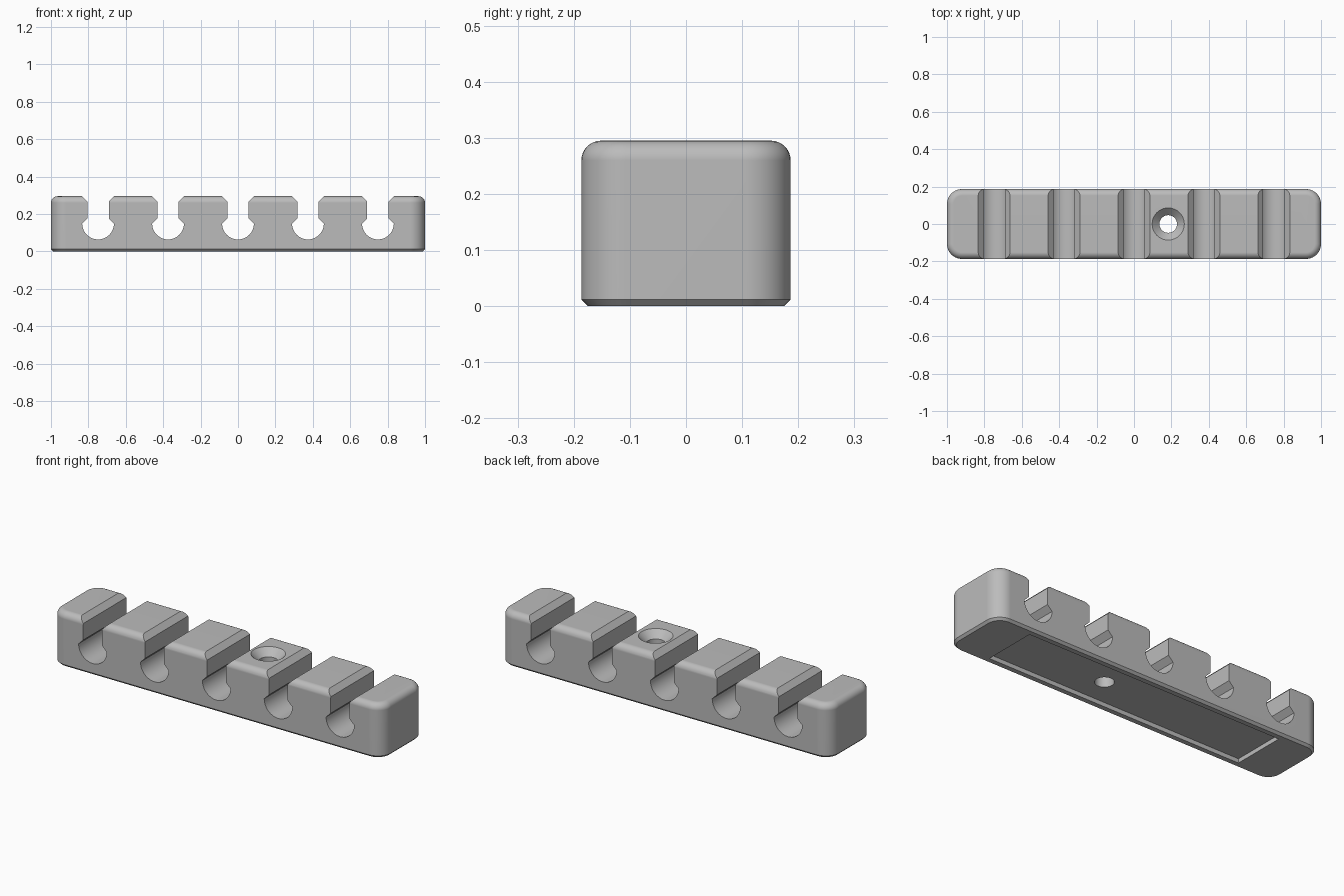
import bpy, bmesh, math
from mathutils import Vector

cube = bpy.data.objects.get("Cube")
if cube:
    bpy.data.objects.remove(cube, do_unlink=True)

LENGTH, DEPTH, HEIGHT = 2.0, 0.373, 0.295
CORNER, FILLET, CHAMFER = 0.08, 0.035, 0.012
SLOT_PITCH, HOLE_X = 0.374, 0.183

grey = bpy.data.materials.new("Grey plastic")
grey.use_nodes = True
grey.diffuse_color = (0.5, 0.5, 0.5, 1)
grey.node_tree.nodes["Principled BSDF"].inputs["Base Color"].default_value = (0.5, 0.5, 0.5, 1)


def loft(name, loops):
    """Skin a stack of equal closed loops and cap both ends."""
    bm = bmesh.new()
    rings = [[bm.verts.new(p) for p in loop] for loop in loops]
    for a, b in zip(rings, rings[1:]):
        for i in range(len(a)):
            j = (i + 1) % len(a)
            bm.faces.new((a[i], a[j], b[j], b[i]))
    bm.faces.new(rings[0][::-1])
    bm.faces.new(rings[-1])
    bmesh.ops.recalc_face_normals(bm, faces=bm.faces)
    mesh = bpy.data.meshes.new(name)
    bm.to_mesh(mesh)
    bm.free()
    mesh.materials.append(grey)
    obj = bpy.data.objects.new(name, mesh)
    bpy.context.collection.objects.link(obj)
    return obj


def rounded_rect(inset, z, steps=10):
    r = CORNER - inset
    cx, cy = LENGTH / 2 - CORNER, DEPTH / 2 - CORNER
    pts = []
    for k, (sx, sy) in enumerate(((1, 1), (-1, 1), (-1, -1), (1, -1))):
        for i in range(steps + 1):
            a = math.pi / 2 * (k + i / steps)
            pts.append(Vector((sx * cx + r * math.cos(a), sy * cy + r * math.sin(a), z)))
    return pts


def circle(x, radius, z, n=48):
    return [Vector((x + radius * math.cos(math.tau * i / n), radius * math.sin(math.tau * i / n), z))
            for i in range(n)]


def cut(target, cutter):
    mod = target.modifiers.new(cutter.name, "BOOLEAN")
    mod.operation, mod.solver, mod.object = "DIFFERENCE", "EXACT", cutter
    bpy.ops.object.modifier_apply(modifier=mod.name)
    bpy.data.objects.remove(cutter, do_unlink=True)


# Body: rounded bar, chamfered below and filleted around the top rim
layers = [rounded_rect(CHAMFER, 0)]
layers.append(rounded_rect(0, CHAMFER))
for i in range(9):
    a = math.pi / 2 * i / 8
    layers.append(rounded_rect(FILLET * (1 - math.cos(a)), HEIGHT - FILLET + FILLET * math.sin(a)))
body = loft("holder_bar", layers)
bpy.ops.object.select_all(action="DESELECT")
bpy.context.view_layer.objects.active = body
body.select_set(True)

# Keyhole slots: round seat, sloped shoulders, straight neck, chamfered mouth
SEAT_R, SEAT_Z, NECK, MOUTH = 0.085, 0.149, 0.057, 0.028
half = [(SEAT_R * math.sin(math.pi / 2 * i / 12), SEAT_Z - SEAT_R * math.cos(math.pi / 2 * i / 12))
        for i in range(13)]
half += [(NECK, SEAT_Z + SEAT_R - NECK), (NECK, HEIGHT - MOUTH), (NECK + 2 * MOUTH, HEIGHT + MOUTH)]
profile = half + [(-x, z) for x, z in half[:0:-1]]
for n in range(-2, 3):
    cx = n * SLOT_PITCH
    cut(body, loft("slot_cutter", [[Vector((cx + x, y, z)) for x, z in profile] for y in (-0.3, 0.3)]))

# Shallow rectangular recess underneath
corners = ((-0.77, -0.148), (0.77, -0.148), (0.77, 0.148), (-0.77, 0.148))
cut(body, loft("recess_cutter", [[Vector((x, y, z)) for x, y in corners] for z in (-0.1, 0.023)]))

# Countersunk screw hole
SHAFT, SINK = 0.047, 0.086
cut(body, loft("screw_hole_cutter", [
    circle(HOLE_X, SHAFT, -0.1),
    circle(HOLE_X, SHAFT, HEIGHT - (SINK - SHAFT)),
    circle(HOLE_X, SINK + 0.04, HEIGHT + 0.04)]))

# Smooth curved surfaces while keeping flats and creases crisp
bpy.ops.object.shade_smooth_by_angle(angle=math.radians(25))
weighted = body.modifiers.new("Flat face normals", "WEIGHTED_NORMAL")
weighted.keep_sharp = True
